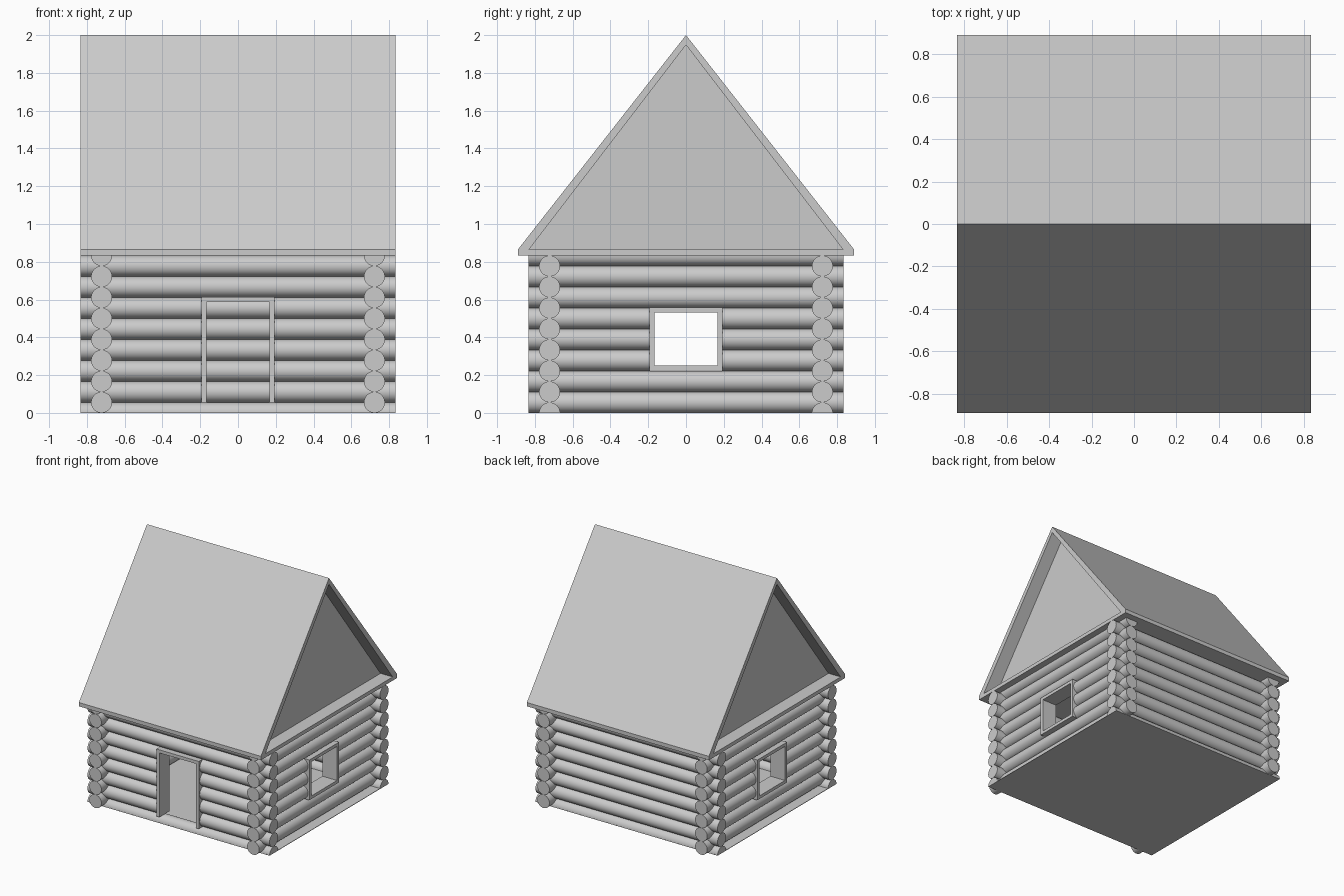
import bpy
import bmesh
from math import pi
from mathutils import Matrix, Vector

if "Cube" in bpy.data.objects:
    bpy.data.objects.remove(bpy.data.objects["Cube"])

R = 1 / 18            # log radius
D = 2 * R             # log spacing
WALL = 0.722          # wall centre line
END = 0.833           # log ends
EAVE = 15 * R         # underside of the roof
GAP = 0.19            # half width of the openings


def finish(name, bm, smooth=False):
    bmesh.ops.recalc_face_normals(bm, faces=bm.faces)
    mesh = bpy.data.meshes.new(name)
    bm.to_mesh(mesh)
    bm.free()
    ob = bpy.data.objects.new(name, mesh)
    bpy.context.collection.objects.link(ob)
    if smooth:
        bpy.ops.object.select_all(action='DESELECT')
        ob.select_set(True)
        bpy.context.view_layer.objects.active = ob
        bpy.ops.object.shade_smooth_by_angle(angle=pi / 6)
    return ob


def add_box(bm, low, high):
    low, high = Vector(low), Vector(high)
    size = Matrix.Diagonal((high - low).to_4d())
    bmesh.ops.create_cube(bm, size=1, matrix=Matrix.Translation((low + high) / 2) @ size)


def add_log(bm, z, start, end, keep=0):
    """A log along x; keep = 1 or -1 leaves only its upper or lower half."""
    log = bmesh.new()
    place = Matrix.Translation(((start + end) / 2, 0, z)) @ Matrix.Rotation(pi / 2, 4, 'Y')
    bmesh.ops.create_cone(log, cap_ends=True, segments=32, radius1=R, radius2=R,
                          depth=end - start, matrix=place)
    if keep:
        bmesh.ops.bisect_plane(log, geom=log.verts[:] + log.edges[:] + log.faces[:], dist=1e-5,
                               plane_co=(0, 0, z), plane_no=(0, 0, keep), clear_inner=True)
        bmesh.ops.holes_fill(log, edges=[e for e in log.edges if e.is_boundary])
    temp = bpy.data.meshes.new("log")
    log.to_mesh(temp)
    log.free()
    bm.from_mesh(temp)
    bpy.data.meshes.remove(temp)


def wall(name, angle, rows, opening=()):
    """rows holds (height, half to keep); rows listed in opening are split."""
    bm = bmesh.new()
    for i, (z, keep) in enumerate(rows):
        if i in opening:
            add_log(bm, z, -END, -GAP)
            add_log(bm, z, GAP, END)
        else:
            add_log(bm, z, -END, END, keep)
    place = Matrix.Rotation(angle, 4, 'Z') @ Matrix.Translation((0, -WALL, 0))
    bm.transform(place)
    finish(name, bm, smooth=True)


def frame(name, angle, bottom, top, sill):
    """Boards lining an opening."""
    outer, inner, deep, board = 0.194, 0.167, 0.067, 0.026
    bm = bmesh.new()
    for s in (-1, 1):
        x0, x1 = sorted((s * outer, s * inner))
        add_box(bm, (x0, -deep, bottom), (x1, deep, top))
    add_box(bm, (-inner, -deep, top - board), (inner, deep, top))
    if sill:
        add_box(bm, (-inner, -deep, bottom), (inner, deep, bottom + board))
    bm.transform(Matrix.Rotation(angle, 4, 'Z') @ Matrix.Translation((0, -WALL, 0)))
    finish(name, bm)


def prism(name, profile, x0, x1):
    """Extrude a (y, z) outline along x."""
    bm = bmesh.new()
    face = bm.faces.new([bm.verts.new((x0, y, z)) for y, z in profile])
    new = bmesh.ops.extrude_face_region(bm, geom=[face])["geom"]
    bmesh.ops.translate(bm, vec=(x1 - x0, 0, 0),
                        verts=[v for v in new if isinstance(v, bmesh.types.BMVert)])
    return finish(name, bm)


# Log walls, with front and side rows staggered by half a log
long_rows = [(i * D, 1 if i == 0 else 0) for i in range(8)]
side_rows = [(R + i * D, -1 if i == 7 else 0) for i in range(8)]
wall("front_wall_logs", 0, long_rows, opening=range(1, 6))
wall("back_wall_logs", pi, long_rows)
wall("left_wall_logs", pi / 2, side_rows, opening=range(2, 5))
wall("right_wall_logs", -pi / 2, side_rows, opening=range(2, 5))

# Door and window frames
frame("door_frame", 0, R, 0.613, sill=False)
frame("left_window_frame", pi / 2, 0.224, 0.557, sill=True)
frame("right_window_frame", -pi / 2, 0.224, 0.557, sill=True)

# Floor
bm = bmesh.new()
add_box(bm, (-END, -WALL - R, 0), (END, WALL + R, 0.004))
finish("floor", bm)

# Roof with recessed gables
roof = prism("roof", [(-0.89, EAVE), (0.89, EAVE), (0.89, 0.865), (0, 2), (-0.89, 0.865)],
             -END, END)
gable = [(-0.832, 0.864), (0.832, 0.864), (0, 1.948)]
cutters = [prism("gable_cutter", gable, *sorted((s * WALL, s * 0.95))) for s in (-1, 1)]
bpy.context.view_layer.objects.active = roof
for cutter in cutters:
    cutter.hide_render = True
    mod = roof.modifiers.new("gable_recess", 'BOOLEAN')
    mod.operation = 'DIFFERENCE'
    mod.solver = 'EXACT'
    mod.object = cutter
    bpy.ops.object.modifier_apply(modifier=mod.name)
    bpy.data.objects.remove(cutter)
